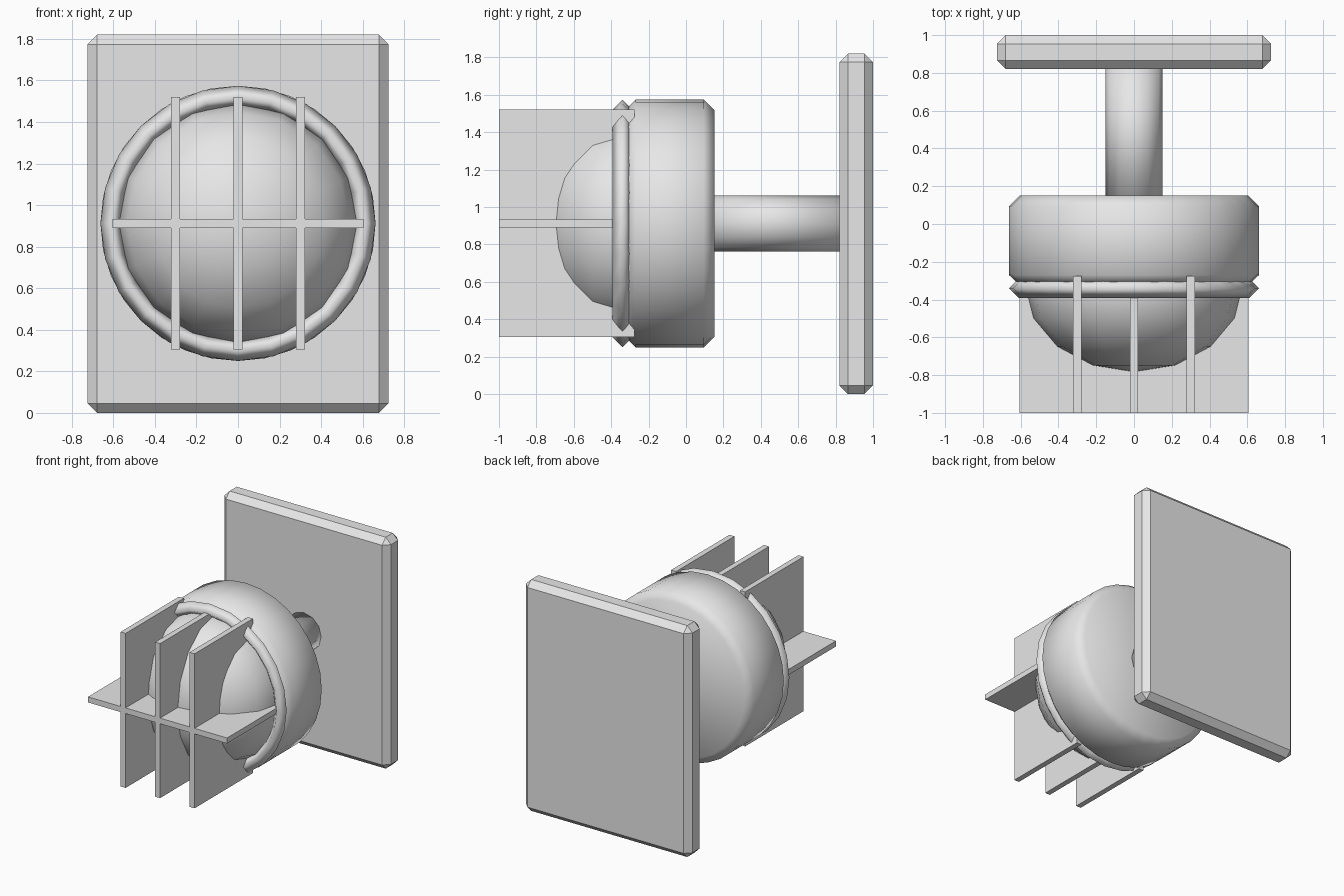
import bpy, bmesh
from math import pi, cos, sin
from mathutils import Matrix

if "Cube" in bpy.data.objects:
    bpy.data.objects.remove(bpy.data.objects["Cube"])

grey = bpy.data.materials.new("light grey")
grey.use_nodes = True
grey.diffuse_color = (0.8, 0.8, 0.8, 1)
grey.node_tree.nodes["Principled BSDF"].inputs["Base Color"].default_value = (0.8, 0.8, 0.8, 1)

AXIS_Z = 0.912  # height of the lamp axis


def add_object(name, bm, smooth=False):
    bmesh.ops.recalc_face_normals(bm, faces=bm.faces)
    for face in bm.faces:
        face.smooth = smooth
    mesh = bpy.data.meshes.new(name)
    bm.to_mesh(mesh)
    bm.free()
    mesh.materials.append(grey)
    obj = bpy.data.objects.new(name, mesh)
    bpy.context.collection.objects.link(obj)
    return obj


def box(name, low, high, bevel=0):
    bm = bmesh.new()
    bmesh.ops.create_cube(bm, size=1)
    for v in bm.verts:
        v.co = [(a + b) / 2 + c * (b - a) for a, b, c in zip(low, high, v.co)]
    if bevel:
        bmesh.ops.bevel(bm, geom=bm.edges[:], offset=bevel, segments=1, affect='EDGES')
    return add_object(name, bm)


def lathe(name, profile, sides, closed=False):
    """Turn (radius, y) points about the lamp axis; caps the ends if open."""
    bm = bmesh.new()
    rings = []
    for r, y in profile:
        angles = [2 * pi * i / sides for i in range(sides)]
        rings.append([bm.verts.new((r * cos(a), y, AXIS_Z + r * sin(a))) for a in angles])
    pairs = list(zip(rings, rings[1:]))
    if closed:
        pairs.append((rings[-1], rings[0]))
    else:
        bm.faces.new(rings[0])
        bm.faces.new(rings[-1])
    for a, b in pairs:
        for i in range(sides):
            j = (i + 1) % sides
            bm.faces.new((a[i], a[j], b[j], b[i]))
    return add_object(name, bm, smooth=True)


# Wall plate, stem and round housing
box("wall_plate", (-0.725, 0.82, 0), (0.725, 1, 1.82), bevel=0.046)
lathe("stem", [(0.15, 0.1), (0.15, 0.84)], 12)
lathe("housing", [(0.61, -0.32), (0.662, -0.27), (0.662, 0.095), (0.605, 0.152)], 32)

# Flattened glass dome, its pole pointing forward
bm = bmesh.new()
bmesh.ops.create_uvsphere(bm, u_segments=16, v_segments=8, radius=1)
bm.transform(Matrix.Translation((0, -0.323, AXIS_Z))
             @ Matrix.Diagonal((0.58, 0.46, 0.58, 1))
             @ Matrix.Rotation(pi / 2, 4, 'X'))
add_object("dome", bm, smooth=True)

# Rim ring with a four-sided section
rim = [(0.61 + 0.052 * cos(k * pi / 2), -0.34 + 0.052 * sin(k * pi / 2)) for k in range(4)]
lathe("rim_ring", rim, 24, closed=True)

# Guard fins in front of the dome
for name, x in (("right", -0.3), ("middle", 0), ("left", 0.3)):
    box(name + "_guard_fin", (x - 0.022, -1, 0.305), (x + 0.022, -0.275, 1.52))
box("cross_guard_fin", (-0.605, -1, AXIS_Z - 0.022), (0.605, -0.275, AXIS_Z + 0.022))
